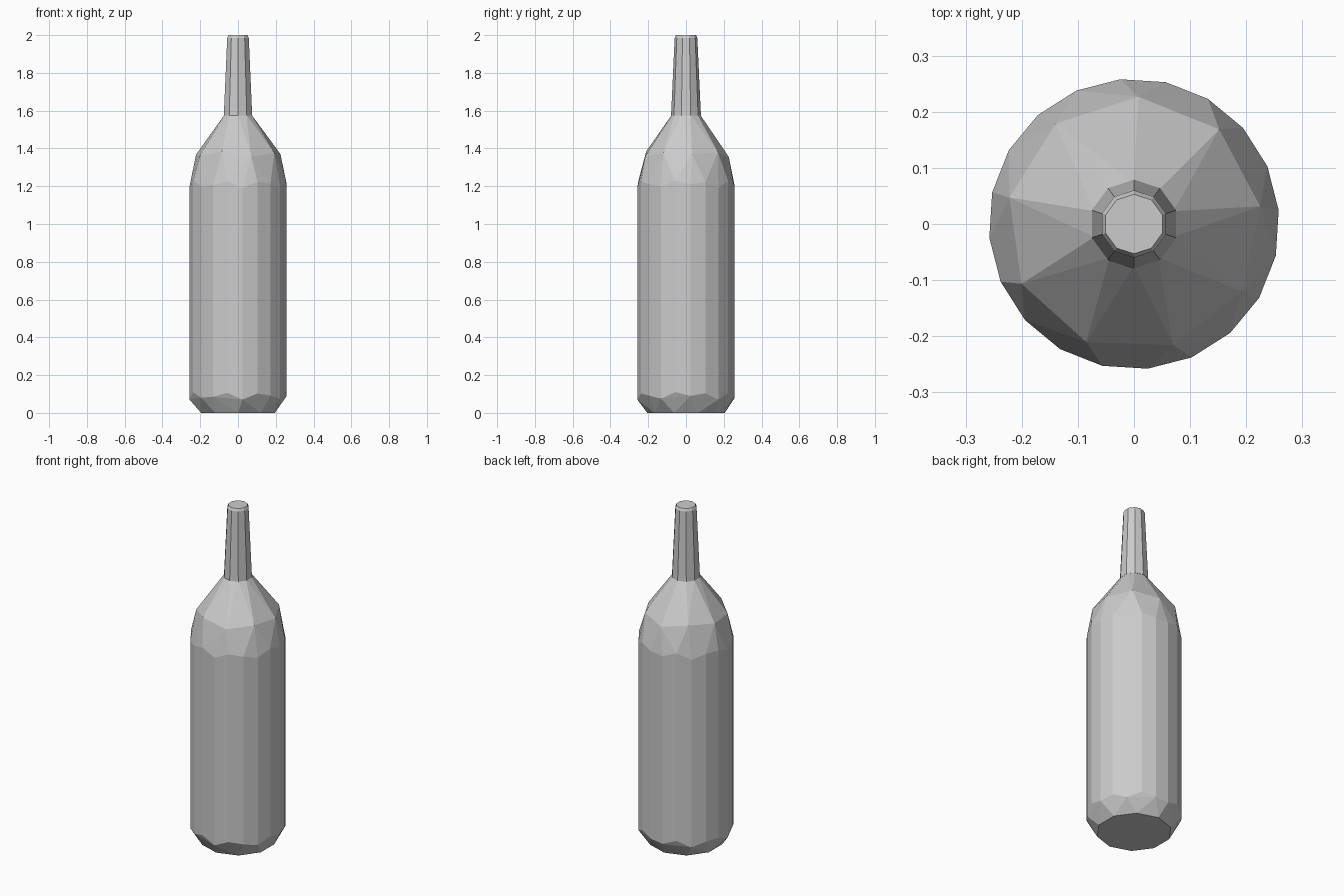
import bpy, bmesh, math

cube = bpy.data.objects.get("Cube")
if cube:
    bpy.data.objects.remove(cube, do_unlink=True)

# Single grey finish
grey = bpy.data.materials.new("bottle_grey")
grey.use_nodes = True
colour = (0.6, 0.6, 0.6, 1)
grey.diffuse_color = colour
grey.node_tree.nodes["Principled BSDF"].inputs["Base Color"].default_value = colour


def faceted_hull(name, rings):
    """Wrap rings of (sides, radius, height, height wobble, turn) in flat facets."""
    bm = bmesh.new()
    for sides, radius, z, wobble, turn in rings:
        for i in range(sides):
            a = math.tau * (i + turn) / sides
            dz = wobble * math.sin(i * 2.4)
            bm.verts.new((radius * math.cos(a), radius * math.sin(a), z + dz))
    hull = bmesh.ops.convex_hull(bm, input=bm.verts)
    unused = {g for g in hull["geom_interior"] + hull["geom_unused"]
              if isinstance(g, bmesh.types.BMVert)}
    bmesh.ops.delete(bm, geom=list(unused), context="VERTS")
    bmesh.ops.recalc_face_normals(bm, faces=bm.faces)
    mesh = bpy.data.meshes.new(name)
    bm.to_mesh(mesh)
    bm.free()
    mesh.materials.append(grey)
    obj = bpy.data.objects.new(name, mesh)
    bpy.context.collection.objects.link(obj)
    return obj


# Body with a chamfered foot and a sloping, irregular shoulder
faceted_hull("bottle_body", [
    (10, 0.205, 0.0, 0.0, 0.5),
    (20, 0.259, 0.09, 0.02, 0.3),
    (20, 0.259, 1.21, 0.02, 0.3),
    (9, 0.227, 1.37, 0.015, 0.2),
    (10, 0.074, 1.58, 0.0, 0.5),
])

# Tapered neck, slightly wider than the shoulder opening, with a bevelled tip
faceted_hull("bottle_neck", [
    (10, 0.079, 1.575, 0.0, 0.5),
    (10, 0.060, 1.985, 0.0, 0.5),
    (10, 0.053, 2.0, 0.0, 0.5),
])
